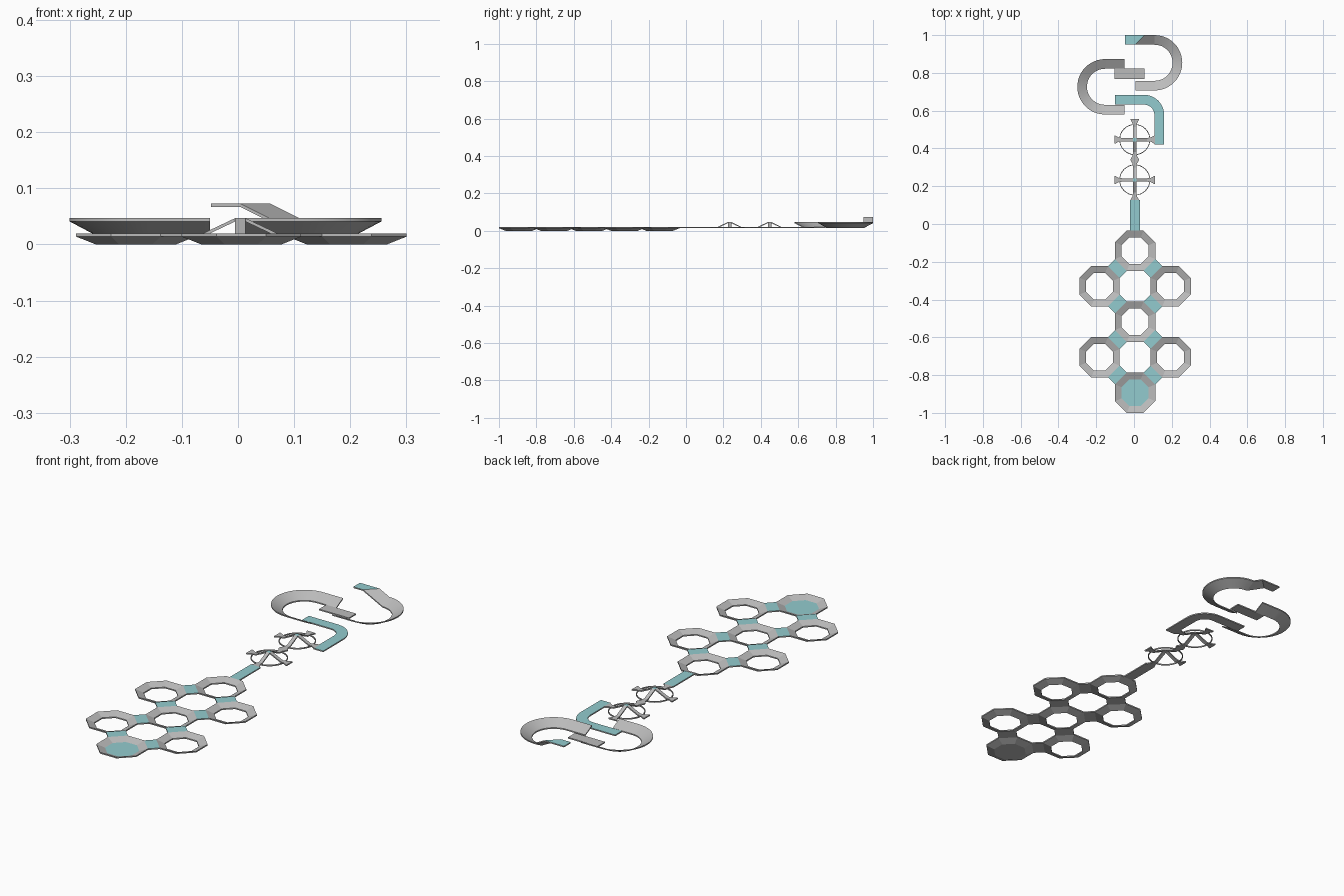
import bpy, bmesh, math
from mathutils import Vector

if "Cube" in bpy.data.objects:
    bpy.data.objects.remove(bpy.data.objects["Cube"])

T = 0.006      # sheet thickness
LOW = 0.02     # height of the flat track
CX = 0.006     # track centre line

def material(name, rgb):
    m = bpy.data.materials.new(name)
    m.diffuse_color = (*rgb, 1)
    m.use_nodes = True
    m.node_tree.nodes["Principled BSDF"].inputs["Base Color"].default_value = m.diffuse_color
    return m

GREY = material("light grey", (0.50, 0.50, 0.50))
TEAL = material("pale teal", (0.29, 0.60, 0.62))

def band(name, left, right, closed=False, teal=False, smooth=False, cap=None):
    """Solid strip between two 3D rails, with an optional teal top."""
    bm = bmesh.new()
    rings = []
    for a, b in zip(left, right):
        a, b = Vector(a), Vector(b)
        d = Vector((0, 0, T))
        rings.append([bm.verts.new(p) for p in (a, b, b - d, a - d)])
    n = len(rings)
    for i in range(n if closed else n - 1):
        p, q = rings[i], rings[(i + 1) % n]
        for k in range(4):
            f = bm.faces.new((p[k], p[(k + 1) % 4], q[(k + 1) % 4], q[k]))
            f.material_index = int(teal and k == 0)
    if not closed:
        bm.faces.new(rings[0])
        bm.faces.new(rings[-1][::-1])
    bmesh.ops.recalc_face_normals(bm, faces=bm.faces[:])
    me = bpy.data.meshes.new(name)
    bm.to_mesh(me)
    bm.free()
    ob = bpy.data.objects.new(name, me)
    bpy.context.collection.objects.link(ob)
    me.materials.append(GREY)
    me.materials.append(TEAL)
    if smooth:
        bpy.context.view_layer.objects.active = ob
        ob.select_set(True)
        bpy.ops.object.shade_smooth_by_angle(angle=math.radians(30))
        ob.select_set(False)
    return ob

def arc(cx, cy, r, z, a0, a1, n):
    return [(cx + r * math.cos(math.radians(a0 + (a1 - a0) * i / n)),
             cy + r * math.sin(math.radians(a0 + (a1 - a0) * i / n)), z) for i in range(n + 1)]

def octagon(cx, cy, apothem, z):
    return arc(cx, cy, apothem / math.cos(math.pi / 8), z, 22.5, 382.5, 8)[:8]

# Banked octagon rings
S, AP, INN = 0.188, 0.1065, 0.071
Y0 = -0.1415
cells = [(0, 0), (-1, 1), (1, 1), (0, 2), (-1, 3), (1, 3), (0, 4)]
for i, (u, v) in enumerate(cells):
    x, y = CX + u * S, Y0 - v * S
    band(f"banked_octagon_{i}", octagon(x, y, INN, T), octagon(x, y, AP, LOW), closed=True)

# Teal floor of the last octagon
floor = octagon(CX, Y0 - 4 * S, INN, T)
band("octagon_floor", [floor[i] for i in (0, 1, 2, 3)], [floor[i] for i in (7, 6, 5, 4)], teal=True)

# Diagonal teal links between neighbouring octagons
half_side = AP * math.tan(math.pi / 8)
for i, (u, v) in enumerate(cells):
    for du in (-1, 1):
        if (u + du, v + 1) not in cells:
            continue
        d = Vector((du, -1, 0)).normalized()
        s = Vector((d.y, -d.x, 0)) * half_side
        c = Vector((CX + u * S, Y0 - v * S, LOW))
        p, q = c + d * AP, c + d * (S * math.sqrt(2) - AP)
        band(f"octagon_link_{i}_{du}", [p + s, q + s], [p - s, q - s], teal=True)

# Straight start strip
band("start_strip", [(CX - 0.026, -0.035, LOW), (CX - 0.026, 0.126, LOW)],
     [(CX + 0.026, -0.035, LOW), (CX + 0.026, 0.126, LOW)], teal=True)

# Cross ramps with a thin hoop: arm profile is (radius, half width, height)
PEAK = 0.047
ARM = [(0.108, 0.022, LOW), (0.102, 0.021, LOW), (0.085, 0.011, LOW),
       (0.066, 0.009, LOW), (0.009, 0.009, PEAK)]
CRX = 0.004
for n, cy in enumerate((0.233, 0.447)):
    for k in range(4):
        d = Vector((math.cos(k * math.pi / 2), math.sin(k * math.pi / 2), 0))
        s = Vector((-d.y, d.x, 0))
        at = lambda r, w, z: Vector((CRX, cy, z)) + d * r + s * w
        band(f"cross_{n}_arm_{k}", [at(r, w, z) for r, w, z in ARM],
             [at(r, -w, z) for r, w, z in ARM])
    h = 0.009
    band(f"cross_{n}_top", [(CRX - h, cy - h, PEAK), (CRX - h, cy + h, PEAK)],
         [(CRX + h, cy - h, PEAK), (CRX + h, cy + h, PEAK)], teal=True)
    band(f"cross_{n}_hoop", arc(CRX, cy, 0.078, LOW, 0, 360, 32)[:32],
         arc(CRX, cy, 0.082, LOW, 0, 360, 32)[:32], closed=True, smooth=True)

# Flat teal corner
def corner(r, x_end=-0.1, y_end=0.422):
    c = (0.053, 0.577)
    return [(c[0] + r, y_end, LOW)] + arc(*c, r, LOW, 0, 90, 10) + [(x_end, c[1] + r, LOW)]
band("corner_track", corner(0.055), corner(0.107), teal=True, smooth=True)

# Left banked U turn
R, r, HIGH = 0.1465, 0.0955, 0.047
def left_turn(rad, z):
    c = (-0.1535, 0.7265)
    return [(-0.05, c[1] + rad, z)] + arc(*c, rad, z, 90, 270, 24) + [(-0.05, c[1] - rad, z)]
band("left_banked_turn", left_turn(r, LOW), left_turn(R, HIGH), smooth=True)

# Flat link between the two turns
band("turn_link", [(-0.104, 0.767, LOW), (0.056, 0.767, LOW)],
     [(-0.104, 0.822, LOW), (0.056, 0.822, LOW)])

# Right banked U turn, then the rising end ramp and raised teal platform
c2, TOP = (0.109, 0.8535), 0.073
def right_turn(rad, z):
    return [(0.008, c2[1] - rad, z)] + arc(*c2, rad, z, -90, 90, 24)
band("right_banked_turn", right_turn(r, LOW), right_turn(R, HIGH), smooth=True)
yi, yo = c2[1] + r, c2[1] + R
band("end_ramp", [(c2[0], yi, LOW), (0.004, yi, TOP)], [(c2[0], yo, HIGH), (0.057, yo, TOP)])
band("end_platform", [(0.004, yi, TOP), (-0.048, yi, TOP)],
     [(0.057, yo, TOP), (-0.048, yo, TOP)], teal=True)
